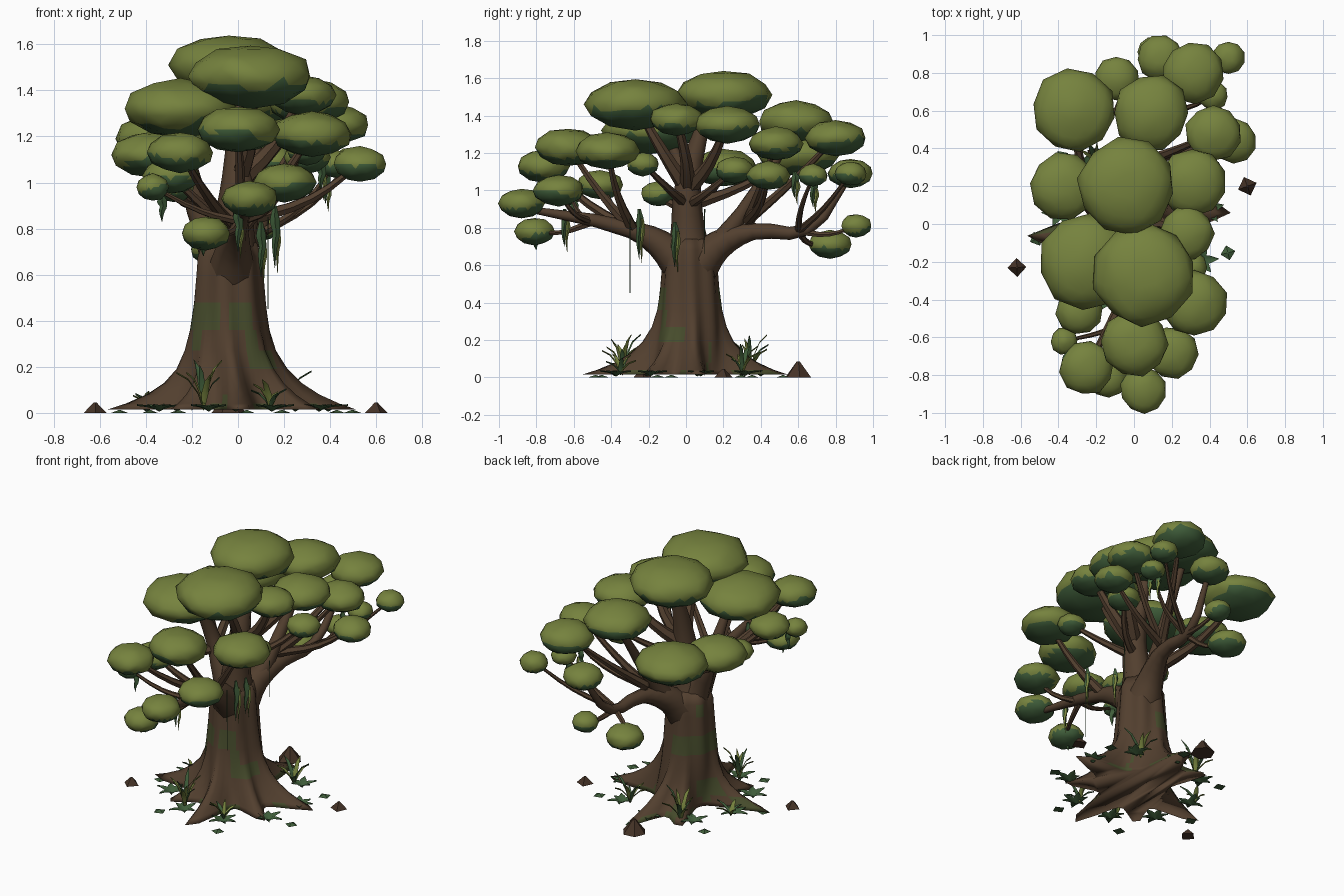
import bpy, bmesh, math, random
from mathutils import Vector, Matrix, noise

if "Cube" in bpy.data.objects:
    bpy.data.objects.remove(bpy.data.objects["Cube"])

random.seed(4)

def mat(name, r, g, b):
    m = bpy.data.materials.new(name)
    m.diffuse_color = (r, g, b, 1)
    m.use_nodes = True
    m.node_tree.nodes["Principled BSDF"].inputs["Base Color"].default_value = m.diffuse_color
    return m

LEAF = mat("leaf_green", 0.18, 0.225, 0.048)
SHADE = mat("deep_green", 0.05, 0.11, 0.042)
BARK = mat("bark_brown", 0.085, 0.05, 0.028)
MOSS = mat("moss_green", 0.062, 0.072, 0.025)
STONE = mat("stone_brown", 0.06, 0.033, 0.02)

def finish(bm, name, mats, smooth=True):
    me = bpy.data.meshes.new(name)
    bmesh.ops.recalc_face_normals(bm, faces=bm.faces[:])
    for f in bm.faces:
        f.smooth = smooth
    bm.to_mesh(me)
    bm.free()
    for m in mats:
        me.materials.append(m)
    ob = bpy.data.objects.new(name, me)
    bpy.context.collection.objects.link(ob)
    return ob

def tubes(name, paths, material, res=2):
    """Tapered round tubes through points (x, y, z, radius)."""
    cu = bpy.data.curves.new(name, 'CURVE')
    cu.dimensions = '3D'
    cu.bevel_depth = 1.0
    cu.bevel_resolution = res
    cu.resolution_u = 3
    cu.use_fill_caps = True
    for path in paths:
        sp = cu.splines.new('BEZIER')
        sp.bezier_points.add(len(path) - 1)
        for p, c in zip(sp.bezier_points, path):
            p.co, p.radius = c[:3], c[3]
            p.handle_left_type = p.handle_right_type = 'AUTO'
    cu.materials.append(material)
    ob = bpy.data.objects.new(name, cu)
    bpy.context.collection.objects.link(ob)
    bpy.ops.object.select_all(action='DESELECT')
    ob.select_set(True)
    bpy.context.view_layer.objects.active = ob
    bpy.ops.object.convert(target='MESH')
    bpy.ops.object.shade_smooth_by_angle(angle=math.radians(50))

# Leaf clusters: flattened balls, wider ones are flatter, undersides dark
def cluster(i, x, y, z, r):
    c = Vector((x, y, z))
    bm = bmesh.new()
    bmesh.ops.create_icosphere(bm, subdivisions=2, radius=1.03)
    spin = Matrix.Rotation(random.uniform(0, 6), 3, 'Z')
    for v in bm.verts:
        v.co = spin @ v.co * random.uniform(0.96, 1.04)
    bmesh.ops.subdivide_edges(bm, edges=bm.edges[:], cuts=1, use_grid_fill=True)
    lean = Vector((random.uniform(-.3, .3), random.uniform(-.3, .3), 1))
    for f in bm.faces:
        m = f.calc_center_median()
        f.material_index = int(m.dot(lean) + 0.35 * noise.noise(m * 1.7 + c * 9) < -0.3)
    for v in bm.verts:
        v.co = v.co * Vector((1, 1, 1)).length / math.sqrt(3)
        v.co = Vector((v.co.x * r, v.co.y * r, v.co.z * (.03 + .39 * r))) + c
    finish(bm, f"leaf_cluster_{i}", [LEAF, SHADE])

CLUSTERS = [
    (-.04, .2, 1.51, .25), (.055, -.27, 1.46, .265), (-.32, .6, 1.19, .215), (.09, .59, 1.37, .195),
    (-.37, .2, 1.12, .175), (-.25, -.2, 1.32, .245), (-.29, -.46, 1.03, .12), (-.37, -.62, .98, .07),
    (-.25, -.76, 1.13, .14), (-.14, -.81, .78, .105), (.05, -.88, .93, .12), (0, -.63, 1.23, .175),
    (.2, -.68, 1, .135), (.32, -.42, 1.21, .17), (.28, -.05, 1.38, .14), (.31, .22, 1.35, .175),
    (.42, .48, 1.25, .145), (.53, .44, 1.08, .115), (.31, .8, 1.28, .16), (.14, .88, 1.09, .12),
    (.5, .88, 1.09, .085), (-.09, .77, .71, .115), (.1, .91, .81, .08), (.42, .68, 1.08, .075),
    (.3, .26, 1.11, .1), (.3, -.23, 1.14, .085), (-.28, -.15, .98, .09)]
for i, k in enumerate(CLUSTERS):
    cluster(i + 1, *k)

# Trunk with buttress roots: star-shaped rings
ROOTS = [(-.58, -.08), (.53, .08), (.02, -.58), (.36, -.24), (.03, .58), (-.24, .42), (-.3, -.34)]
N = 56
bm = bmesh.new()
rings = []
for z in (.015, .04, .08, .13, .19, .27, .36, .48, .6, .68, .74):
    core = .182 - .067 * z - (.02 if z > .7 else 0)
    flare = math.exp(-(z - .015) / .11)
    t = min(z / .3, 1)
    ring = []
    for j in range(N):
        a = math.tau * j / N
        r = core + 0.008 * math.cos(7 * a)
        for x, y in ROOTS:
            d = (a - math.atan2(y, x) + math.pi) % math.tau - math.pi
            r += (math.hypot(x, y) - .17) * flare * math.exp(-abs(d / 0.21) ** 1.3)
        ring.append(bm.verts.new((r * math.cos(a) - .04 * t, r * math.sin(a) + .02 * t, z)))
    rings.append(ring)
for lo, hi in zip(rings, rings[1:]):
    for j in range(N):
        bm.faces.new((lo[j], lo[(j + 1) % N], hi[(j + 1) % N], hi[j]))
bm.faces.new(rings[0])
bm.faces.new(rings[-1])
for f in bm.faces:
    m = f.calc_center_median()
    f.material_index = int(noise.noise(m * 6 + Vector((3, 1, 0))) > (.3 if m.z > .05 else .12))
finish(bm, "trunk", [BARK, MOSS])

# Main limbs
tubes("centre_limb", [[(-.03, .02, .6, .13), (-.02, .01, .8, .09), (0, .01, 1.02, .07), (0, .12, 1.45, .025)]], BARK)
tubes("front_limb", [[(-.03, -.02, .6, .11), (-.02, -.15, .72, .075), (0, -.3, .79, .045), (.04, -.85, .9, .016)]], BARK)
tubes("back_limb", [[(-.03, .05, .58, .12), (.01, .18, .71, .08), (.07, .36, .78, .045), (.1, .65, .79, .03),
                     (.14, .86, 1.05, .016)]], BARK)
tubes("left_limb", [[(-.06, .02, .64, .1), (-.12, .02, .78, .07), (-.19, .03, .95, .05), (-.24, -.08, 1.25, .025)]], BARK)
tubes("back_upper_limb", [[(.01, .17, .7, .065), (.05, .3, .88, .04), (.09, .58, 1.32, .02)]], BARK)

# Branches: start and radius, then the clusters they reach
FORKS = [
    ((0, .01, 1.0, .045), [1, 14, 15]), ((0, .01, .92, .03), [24, 25]),
    ((-.19, .03, .92, .035), [4, 2, 26]), ((0, -.28, .78, .032), [6, 8, 11, 13]),
    ((.01, -.5, .83, .02), [7, 9, 12]), ((.06, .33, .84, .03), [16, 17, 18]),
    ((.1, .6, .78, .02), [20, 21, 22, 23])]
paths = []
for s, ids in FORKS:
    a = Vector(s[:3])
    for i in ids:
        b = Vector(CLUSTERS[i][:3])
        m = a.lerp(b, .5) + Vector((random.uniform(-.03, .03), random.uniform(-.03, .03), -.03))
        paths.append([s, (*m, s[3] * .7), (*b, s[3] * .4)])
tubes("branches", paths, BARK, 1)
# Short dead twigs
tubes("twigs", [[(.06, .33, .8, .02), (.1, .4, .9, .006)], [(0, -.25, .77, .018), (.07, -.33, .86, .006)]], BARK, 1)

# Hanging moss: drooping spindles, bright and dark
VINES = [(.16, -.25, .9, .27), (.1, -.06, .83, .24), (0, -.65, .9, .2), (.36, .58, 1.1, .14),
         (.38, .68, 1.06, .15), (-.33, -.6, .95, .12), (.02, -.02, 1.05, .16), (-.15, -.8, .76, .08)]
def vine(x, y, z, l, w):
    return [(x, y, z, .008), (x, y + .005, z - l * .25, w), (x + .006, y, z - l * .45, w * .7),
            (x, y - .004, z - l * .6, w * .6), (x, y, z - l, .001)]
tubes("hanging_moss", [vine(*v, .022) for v in VINES], SHADE, 0)
tubes("hanging_moss_bright", [vine(x + .012, y + .015, z - .05, l * .9, .012) for x, y, z, l in VINES[:5]], LEAF, 0)
tubes("thin_vines", [[(.13, -.3, .85, .003), (.13, -.3, .45, .002)], [(.16, .1, .9, .003), (.16, .1, .66, .002)]], SHADE, 0)

# Blade: folded leaf that rises and bends outward
def blade(bm, base, ang, length, width, rise, idx):
    d = Vector((math.cos(ang), math.sin(ang), 0))
    side = Vector((-d.y, d.x, 0))
    prev = None
    for t, w in ((0, .35), (.35, 1), (.7, .75), (1, .03)):
        p = Vector(base) + d * length * t * (.4 + .6 * t) + Vector((0, 0, rise * (t - .25 * t ** 3) / .75))
        row = [bm.verts.new(p + side * width * w * s + Vector((0, 0, .008 * abs(s)))) for s in (-1, 0, 1)]
        if prev:
            for k in (0, 1):
                bm.faces.new((prev[k], prev[k + 1], row[k + 1], row[k])).material_index = idx
        prev = row

# Grass clumps
bm = bmesh.new()
for x, y, h, n in ((-.15, -.34, .24, 9), (.14, -.35, .13, 7), (-.2, .34, .24, 9), (.2, .3, .17, 7), (-.4, .1, .12, 5)):
    for k in range(n):
        blade(bm, (x, y, .01), math.tau * k / n + random.uniform(-.3, .3), random.uniform(.06, .12),
              random.uniform(.011, .017), h * random.uniform(.45, 1), int(k % 3 == 0))
finish(bm, "grass_clumps", [LEAF, SHADE])

# Low leaf rosettes in a ring around the roots
bm = bmesh.new()
for i in range(9):
    a = math.tau * i / 9 + .2
    for k in range(6):
        blade(bm, (.4 * math.cos(a), .4 * math.sin(a), .005), k * 1.05 + random.uniform(-.3, .3),
              random.uniform(.06, .1), .025, .025, 0)
finish(bm, "ground_leaves", [SHADE])

# Fallen flat leaves and pointed stones
def cone(name, x, y, r, h, sides, material):
    bm = bmesh.new()
    bmesh.ops.create_cone(bm, cap_ends=True, segments=sides, radius1=r, radius2=r * .12, depth=h,
                          matrix=Matrix.Translation((x, y, h / 2)) @ Matrix.Rotation(random.uniform(0, 2), 4, 'Z'))
    finish(bm, name, [material], False)

for i in range(7):
    a = math.tau * i / 7 + .6
    cone(f"fallen_leaf_{i + 1}", .52 * math.cos(a), .52 * math.sin(a), .04, .012, 4, SHADE)
for i, s in enumerate(((-.62, -.23, .05, .045, 4), (.6, .2, .052, .045, 4), (-.04, .6, .075, .085, 6))):
    cone(f"stone_{i + 1}", *s, STONE)
